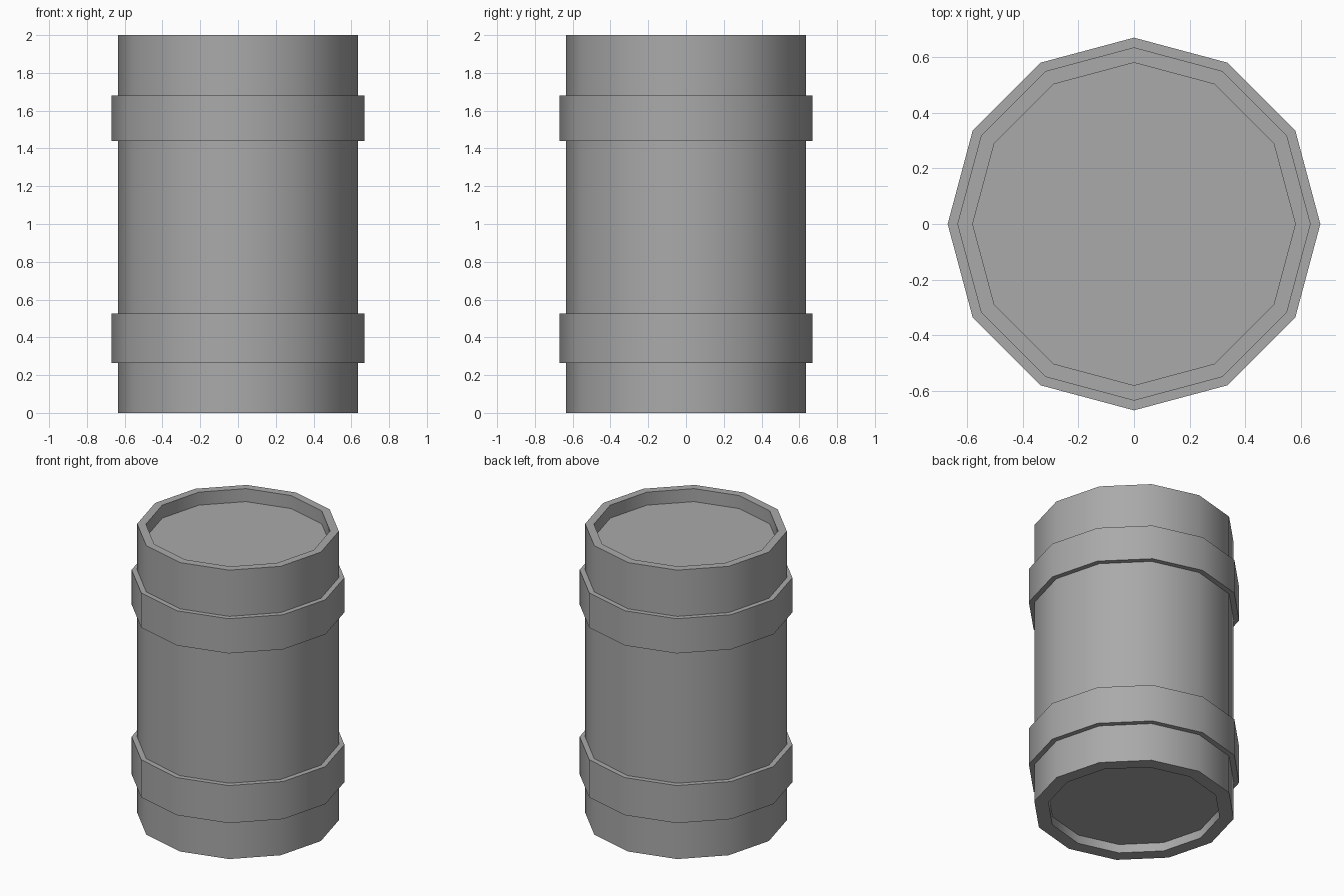
import bpy, math

SIDES = 12

cube = bpy.data.objects.get("Cube")
if cube:
    bpy.data.objects.remove(cube, do_unlink=True)

grey = bpy.data.materials.new("barrel grey")
grey.use_nodes = True
colour = (0.4, 0.4, 0.4, 1)
grey.diffuse_color = colour
grey.node_tree.nodes["Principled BSDF"].inputs["Base Color"].default_value = colour


def lathe(name, profile, closed=False):
    """Turn a (radius, height) profile, listed bottom to top on the outside."""
    verts, faces = [], []
    for r, z in profile:
        for i in range(SIDES):
            a = math.tau * i / SIDES
            verts.append((r * math.cos(a), r * math.sin(a), z))
    n = len(profile)
    for k in range(n if closed else n - 1):
        low, high = k * SIDES, (k + 1) % n * SIDES
        for i in range(SIDES):
            j = (i + 1) % SIDES
            faces.append((low + i, low + j, high + j, high + i))
    if not closed:
        faces.append(tuple(reversed(range(SIDES))))
        faces.append(tuple(range((n - 1) * SIDES, n * SIDES)))
    mesh = bpy.data.meshes.new(name)
    mesh.from_pydata(verts, [], faces)
    mesh.materials.append(grey)
    obj = bpy.data.objects.new(name, mesh)
    bpy.context.collection.objects.link(obj)
    # Smooth round the sides, keep the rims crisp
    bpy.ops.object.select_all(action="DESELECT")
    obj.select_set(True)
    bpy.context.view_layer.objects.active = obj
    bpy.ops.object.shade_smooth_by_angle(angle=math.radians(40))
    return obj


# Body with a recessed lid and a recessed base
lathe("barrel_body", [(0.545, 0.06), (0.545, 0), (0.635, 0),
                      (0.635, 2), (0.58, 2), (0.58, 1.91)])

# Two raised hoops
for name, bottom, top in (("lower_hoop", 0.265, 0.525), ("upper_hoop", 1.44, 1.68)):
    lathe(name, [(0.62, bottom), (0.67, bottom), (0.67, top), (0.62, top)], closed=True)
